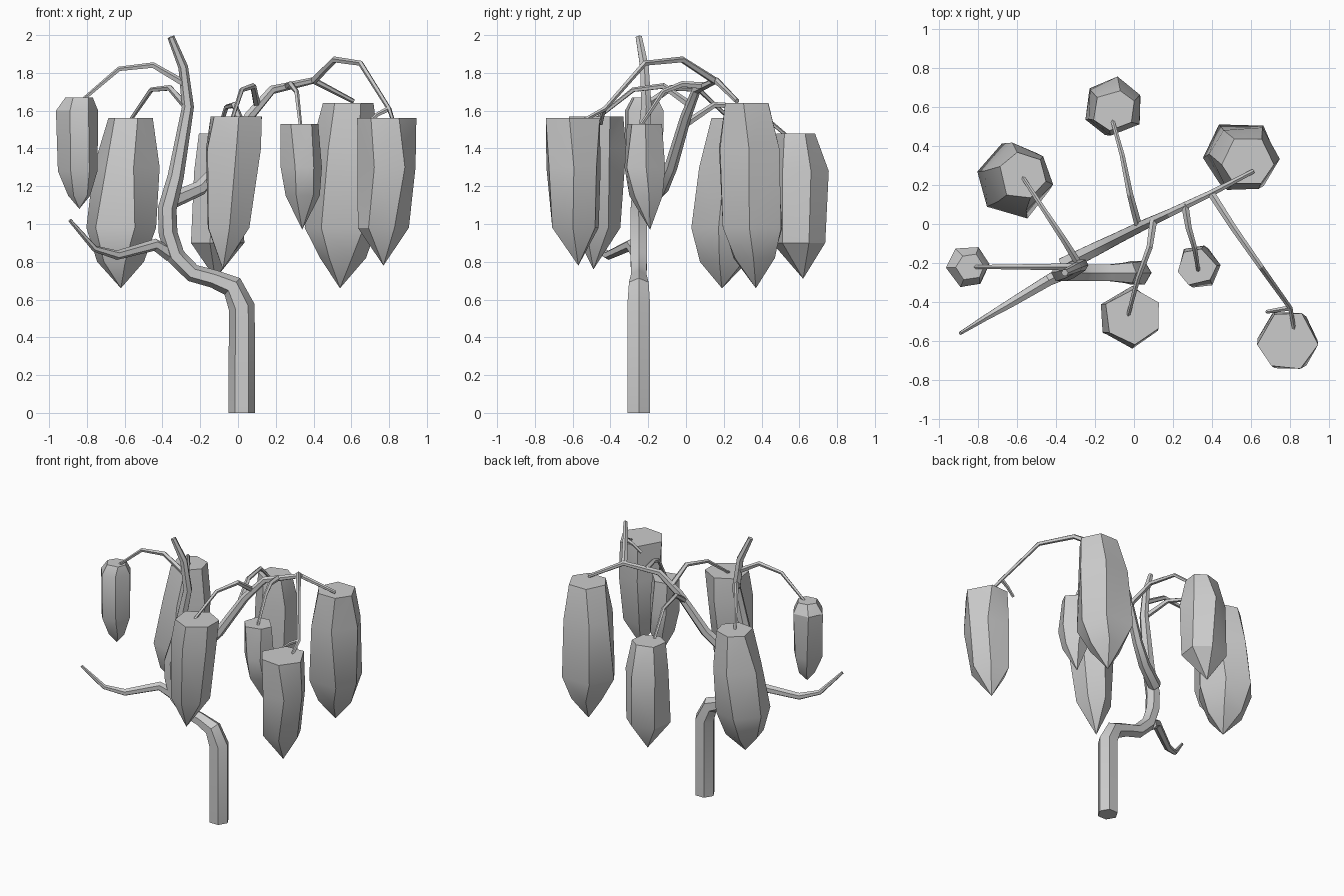
import bpy, bmesh, math, random
from mathutils import Vector

if "Cube" in bpy.data.objects:
    bpy.data.objects.remove(bpy.data.objects["Cube"])

random.seed(4)


def loft(name, rings, tip=None, triangulate=False):
    """Skin a stack of equal-sized rings, optionally closing the end in a point."""
    bm = bmesh.new()
    loops = [[bm.verts.new(p) for p in ring] for ring in rings]
    n = len(loops[0])
    for a, b in zip(loops, loops[1:]):
        for i in range(n):
            j = (i + 1) % n
            bm.faces.new((a[i], a[j], b[j], b[i]))
    bm.faces.new(loops[0])
    if tip:
        t = bm.verts.new(tip)
        for i in range(n):
            bm.faces.new((loops[-1][i], loops[-1][(i + 1) % n], t))
    else:
        bm.faces.new(loops[-1])
    if triangulate:
        bmesh.ops.triangulate(bm, faces=[f for f in bm.faces if len(f.verts) == 4])
    bmesh.ops.recalc_face_normals(bm, faces=bm.faces)
    mesh = bpy.data.meshes.new(name)
    bm.to_mesh(mesh)
    bm.free()
    obj = bpy.data.objects.new(name, mesh)
    bpy.context.collection.objects.link(obj)
    bpy.ops.object.select_all(action='DESELECT')
    obj.select_set(True)
    bpy.context.view_layer.objects.active = obj
    bpy.ops.object.shade_smooth_by_angle(angle=math.radians(30))


def limb(name, points, r0=None, r1=None, sides=6):
    """Tapered tube along points; a 4th coordinate overrides the radius."""
    pts = [Vector(p[:3]) for p in points]
    last = len(pts) - 1
    rings, old, side = [], None, None
    for i, p in enumerate(pts):
        before = (p - pts[max(i - 1, 0)]).normalized()
        after = (pts[min(i + 1, last)] - p).normalized()
        t = (before + after).normalized()
        if old is None:
            ref = Vector((1, 0, 0)) if abs(t.z) > 0.9 else Vector((0, 0, 1))
            side = (ref - t * ref.dot(t)).normalized()
        else:
            side = old.rotation_difference(t) @ side
        old = t
        up = t.cross(side)
        r = points[i][3] if len(points[i]) > 3 else r0 + (r1 - r0) * i / last
        rings.append([p + r * (math.cos(a) * side + math.sin(a) * up)
                      for a in (math.tau * k / sides for k in range(sides))])
    loft(name, rings)


def pod(name, rings, tip, turn):
    """Faceted hanging pod; rings are (x, y, z, radius) from the top down."""
    loops = []
    for x, y, z, r in rings:
        loop = []
        for k in range(6):
            a = math.radians(turn + 60 * k + random.uniform(-7, 7))
            q = r * random.uniform(0.95, 1.07)
            loop.append((x + q * math.cos(a), y + q * math.sin(a), z))
        loops.append(loop)
    loft(name, loops, tip, True)


# Crooked trunk
limb("trunk", [(.02, -.25, 0, .07), (.02, -.25, .56, .07), (-.03, -.25, .67, .06),
               (-.13, -.25, .71, .048), (-.24, -.25, .74, .048), (-.33, -.25, .83, .05),
               (-.37, -.25, .95, .05), (-.375, -.25, 1.08, .05), (-.33, -.24, 1.25, .043),
               (-.265, -.21, 1.62, .032), (-.29, -.22, 1.83, .026), (-.355, -.25, 1.99, .019)])

# Large boughs
limb("main_bough", [(-.36, -.21, 1.12), (-.2, -.13, 1.19), (-.1, -.08, 1.3), (.06, 0, 1.57),
                    (.18, .055, 1.71), (.4, .16, 1.76), (.61, .27, 1.65)], .045, .013)
limb("bare_bough", [(-.36, -.25, .84), (-.44, -.29, .89), (-.64, -.41, .835),
                    (-.76, -.48, .87), (-.89, -.56, 1.02)], .04, .01)

# Drooping twigs, each carrying a pod
twigs = {
    "left": [(-.28, -.22, 1.74), (-.45, -.22, 1.84), (-.63, -.22, 1.82), (-.83, -.22, 1.65)],
    "back_left": [(-.28, -.21, 1.63), (-.36, -.08, 1.72), (-.46, .07, 1.71), (-.57, .24, 1.55)],
    "front": [(.1, .02, 1.63), (.08, -.12, 1.73), (.02, -.28, 1.71), (-.03, -.47, 1.56)],
    "back": [(.02, 0, 1.53), (-.02, .15, 1.63), (-.06, .35, 1.62), (-.11, .53, 1.47)],
    "small": [(.26, .1, 1.73), (.28, -.02, 1.74), (.31, -.12, 1.7), (.33, -.24, 1.52)],
    "front_right": [(.4, .15, 1.76), (.51, -.02, 1.87), (.65, -.22, 1.85), (.8, -.43, 1.61),
                    (.82, -.54, 1.55)],
    "spur": [(.8, -.43, 1.61), (.74, -.44, 1.58), (.68, -.45, 1.53)],
}
for name, path in twigs.items():
    limb(name + "_twig", path, .02 if name != "spur" else .014, .01, 5)

# Hanging pods
pod("back_left_pod", [(-.57, .25, 1.56, .125), (-.59, .24, 1.3, .17), (-.62, .22, .98, .195),
                      (-.62, .2, .8, .13)], (-.62, .19, .66), 45)
pod("big_right_pod", [(.58, .32, 1.64, .135), (.56, .34, 1.4, .18), (.55, .35, .98, .185),
                      (.55, .36, .82, .12)], (.54, .37, .66), 0)
pod("front_right_pod", [(.79, -.6, 1.56, .16), (.79, -.6, 1.3, .155),
                        (.77, -.59, .98, .135)], (.77, -.57, .78), 0)
pod("front_pod", [(-.01, -.47, 1.57, .145), (-.02, -.48, 1.4, .155),
                  (-.05, -.48, .98, .125)], (-.08, -.49, .76), 30)
pod("back_pod", [(-.1, .58, 1.48, .11), (-.1, .6, 1.28, .15), (-.11, .6, .9, .15)],
    (-.12, .62, .71), 20)
pod("small_pod", [(.32, -.22, 1.53, .1), (.33, -.22, 1.3, .112), (.34, -.21, 1.15, .09)],
    (.34, -.19, .97), 10)
pod("left_pod", [(-.84, -.22, 1.67, .07), (-.85, -.22, 1.6, .108), (-.85, -.22, 1.28, .108),
                 (-.84, -.22, 1.15, .06)], (-.84, -.22, 1.08), 5)
